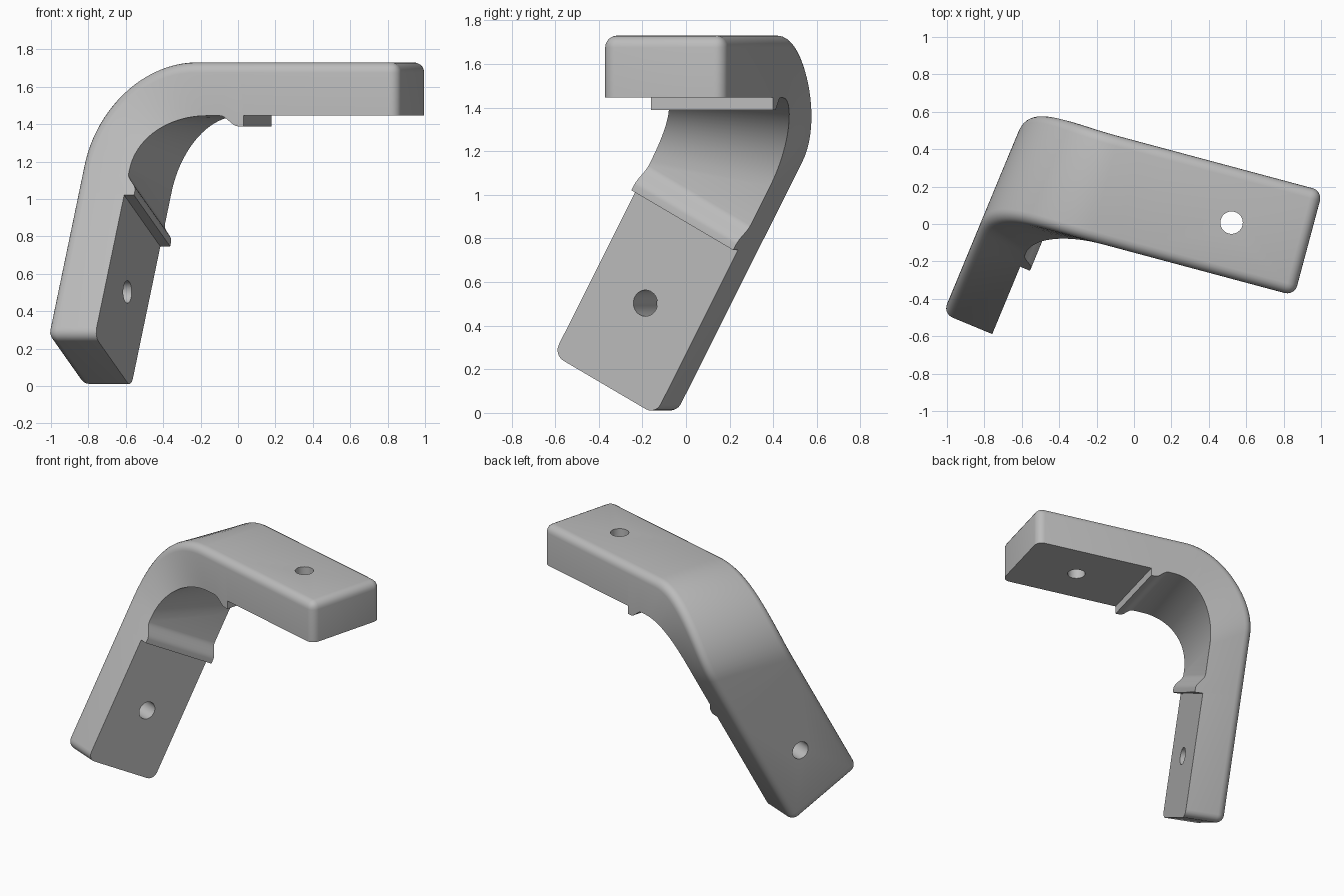
import bpy, bmesh
from math import sin, cos, radians
from mathutils import Vector, Matrix

cube = bpy.data.objects.get("Cube")
if cube:
    bpy.data.objects.remove(cube, do_unlink=True)

UP = Vector((0, 0, 1))
THICK, BUMP, ROUND = 0.285, 0.057, 0.055

# Directions of the level arm: along, across
along = Vector((cos(radians(15)), -sin(radians(15)), 0))
across = Vector((sin(radians(15)), cos(radians(15)), 0))

# Directions of the leaning leg, which lies in an upright plane
yaw, lean = radians(22.5), radians(28.5)
inward = Vector((cos(yaw), -sin(yaw), 0))
level = Vector((sin(yaw), cos(yaw), 0))
leg_up = level * sin(lean) + UP * cos(lean)
leg_across = level * cos(lean) - UP * sin(lean)

ARM_SIDES = (-0.148, 0.432)
LEG_SIDES = (-0.877, -0.302)


def arm_point(s, side, depth):
    return along * s + across * ARM_SIDES[side] + UP * (1.73 - depth)


def leg_point(d, side, depth):
    return leg_up * d + leg_across * LEG_SIDES[side] + inward * (depth - 0.76)


def section(place, outer, inner, depth):
    return [place(outer, 0, 0), place(outer, 1, 0),
            place(inner, 1, depth), place(inner, 0, depth)]


def straight(place, end, step, sign):
    """Sections from the free end, over the step, down the bump."""
    rows = [section(place, end, end, THICK),
            section(place, step, step, THICK),
            section(place, step + sign * 0.02, step, THICK + BUMP)]
    for i in range(9):
        f = i / 8
        at = step + sign * (0.03 + 0.1 * f)
        ease = 1 - f * f * (3 - 2 * f)
        rows.append(section(place, at, at, THICK + BUMP * ease))
    return rows


def bend_curve(side, depth, s, d, reach_arm, reach_leg, t):
    a = arm_point(s, side, depth)
    b = a - along * reach_arm
    e = leg_point(d, side, depth)
    c = e + leg_up * reach_leg
    u = 1 - t
    return a * u**3 + b * (3 * u * u * t) + c * (3 * u * t * t) + e * t**3


arm_rows = straight(arm_point, 0.928, 0.07, -1)
leg_rows = straight(leg_point, -0.174, 0.685, 1)
bend_rows = []
STEPS = 22
for i in range(STEPS + 1):
    t = i / STEPS
    bend_rows.append([bend_curve(0, 0, -0.2, 0.87, 0.32, 0.32, t),
                      bend_curve(1, 0, -0.2, 1.15, 0.28, 0.24, t),
                      bend_curve(1, THICK, -0.1, 1.02, 0.2, 0.22, t),
                      bend_curve(0, THICK, -0.13, 0.84, 0.21, 0.2, t)])
rows = arm_rows + bend_rows + leg_rows[::-1]

# Bracket body: loft through the sections
bm = bmesh.new()
rings = [[bm.verts.new(p) for p in row] for row in rows]
for r, q in zip(rings, rings[1:]):
    for k in range(4):
        j = (k + 1) % 4
        bm.faces.new((r[k], r[j], q[j], q[k]))
bm.faces.new(rings[0])
bm.faces.new(rings[-1][::-1])
bmesh.ops.recalc_face_normals(bm, faces=bm.faces)

# Round the outer rim and the four end corners
pairs = [(r[k], q[k]) for r, q in zip(rings, rings[1:]) for k in (0, 1)]
for r in (rings[0], rings[-1]):
    pairs += [(r[0], r[1]), (r[1], r[2]), (r[0], r[3])]
edges = [bm.edges.get(p) for p in pairs]
bmesh.ops.bevel(bm, geom=edges, offset=ROUND, offset_type='OFFSET', segments=5,
                profile=0.5, affect='EDGES', clamp_overlap=False)
mesh = bpy.data.meshes.new("corner_bracket")
bm.to_mesh(mesh)
bm.free()
bracket = bpy.data.objects.new("corner_bracket", mesh)
bpy.context.collection.objects.link(bracket)

# Screw holes through both arms
def drill(name, centre, axis):
    hole = bmesh.new()
    turn = axis.to_track_quat('Z', 'Y').to_matrix().to_4x4()
    bmesh.ops.create_cone(hole, cap_ends=True, segments=40, radius1=0.06,
                          radius2=0.06, depth=0.8,
                          matrix=Matrix.Translation(centre) @ turn)
    data = bpy.data.meshes.new(name)
    hole.to_mesh(data)
    hole.free()
    cutter = bpy.data.objects.new(name, data)
    cutter.hide_render = True
    bpy.context.collection.objects.link(cutter)
    mod = bracket.modifiers.new(name, 'BOOLEAN')
    mod.operation, mod.solver, mod.object = 'DIFFERENCE', 'EXACT', cutter
    bpy.ops.object.modifier_apply(modifier=name)
    bpy.data.objects.remove(cutter, do_unlink=True)


bpy.ops.object.select_all(action='DESELECT')
bracket.select_set(True)
bpy.context.view_layer.objects.active = bracket
drill("arm_hole", along * 0.502 + across * 0.142 + UP * 1.59, UP)
drill("leg_hole", leg_up * 0.252 + leg_across * -0.59 + inward * -0.62, inward)

grey = bpy.data.materials.new("plain_grey")
grey.use_nodes = True
colour = (0.5, 0.5, 0.5, 1)
grey.diffuse_color = colour
grey.node_tree.nodes["Principled BSDF"].inputs["Base Color"].default_value = colour
bracket.data.materials.clear()
bracket.data.materials.append(grey)
bpy.ops.object.shade_smooth_by_angle(angle=radians(30))
